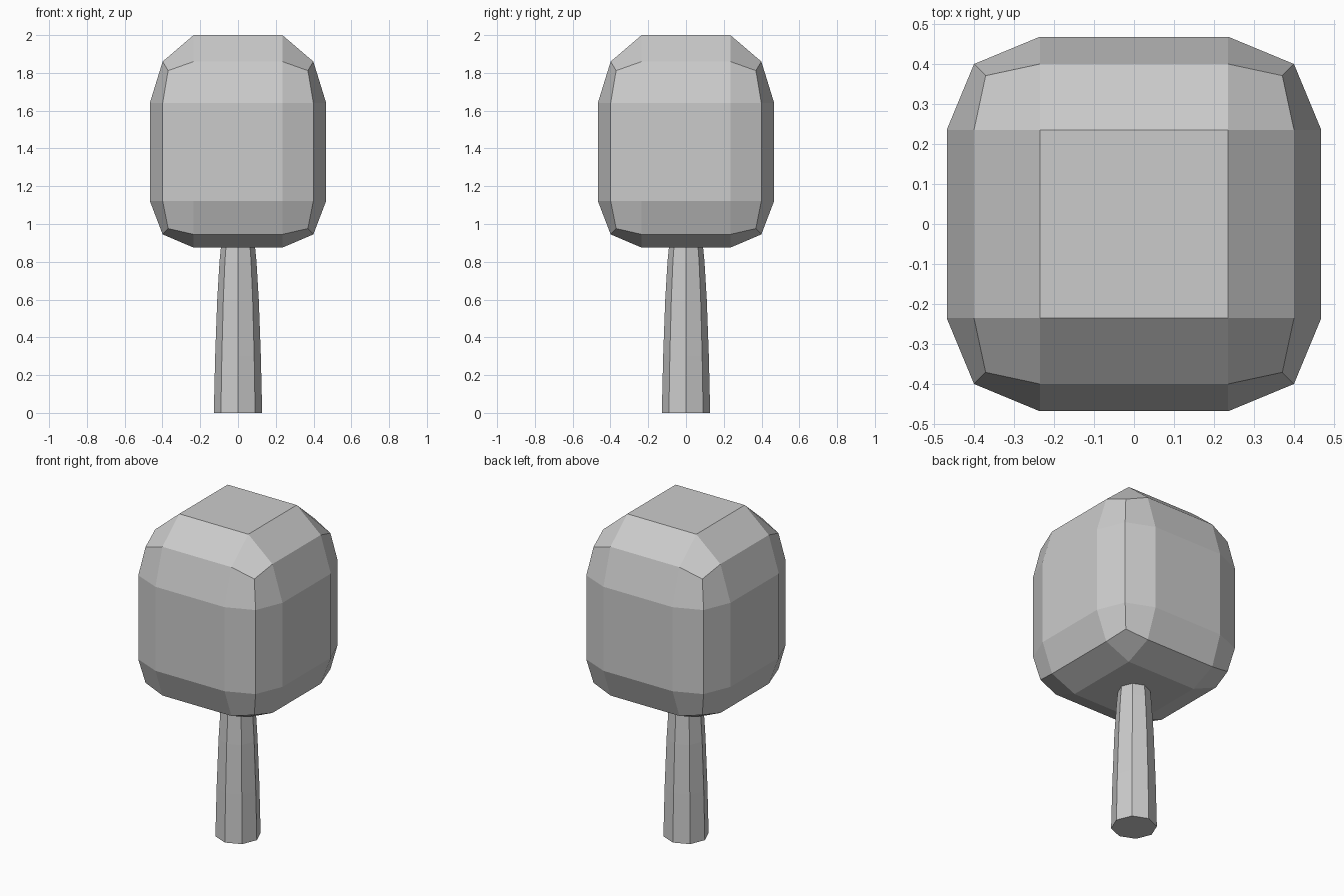
import bpy, bmesh, math

if "Cube" in bpy.data.objects:
    bpy.data.objects.remove(bpy.data.objects["Cube"])


def finish(name, bm):
    bmesh.ops.recalc_face_normals(bm, faces=bm.faces)
    mesh = bpy.data.meshes.new(name)
    bm.to_mesh(mesh)
    bm.free()
    obj = bpy.data.objects.new(name, mesh)
    bpy.context.collection.objects.link(obj)
    return obj


# Trunk: eight-sided tapering column, its top tucked into the crown
bm = bmesh.new()
rings = []
for z, r in [(0, 0.128), (0.3, 0.121), (0.6, 0.110), (0.8, 0.098), (0.92, 0.086)]:
    rings.append([bm.verts.new((r * math.cos(i * math.pi / 4),
                                r * math.sin(i * math.pi / 4), z)) for i in range(8)])
for low, high in zip(rings, rings[1:]):
    for i in range(8):
        j = (i + 1) % 8
        bm.faces.new((low[i], low[j], high[j], high[i]))
bm.faces.new(rings[0][::-1])
bm.faces.new(rings[-1])
finish("trunk", bm)

# Crown: cube cut in three each way, with faces bulged and edges and corners pulled in
bm = bmesh.new()
bmesh.ops.create_cube(bm, size=2)
bmesh.ops.subdivide_edges(bm, edges=bm.edges[:], cuts=2, use_grid_fill=True)
SIDE = [0.235, 0.467, 0.399, 0.37]    # inner, face, edge, corner
TOP = [1.64, 2.0, 1.86, 1.812]
BOTTOM = [1.123, 0.875, 0.945, 0.976]
for v in bm.verts:
    outer = [abs(c) > 0.9 for c in v.co]
    kind = [sum(outer) if o else 0 for o in outer]
    v.co = (math.copysign(SIDE[kind[0]], v.co.x),
            math.copysign(SIDE[kind[1]], v.co.y),
            (TOP if v.co.z > 0 else BOTTOM)[kind[2]])
finish("crown", bm)
